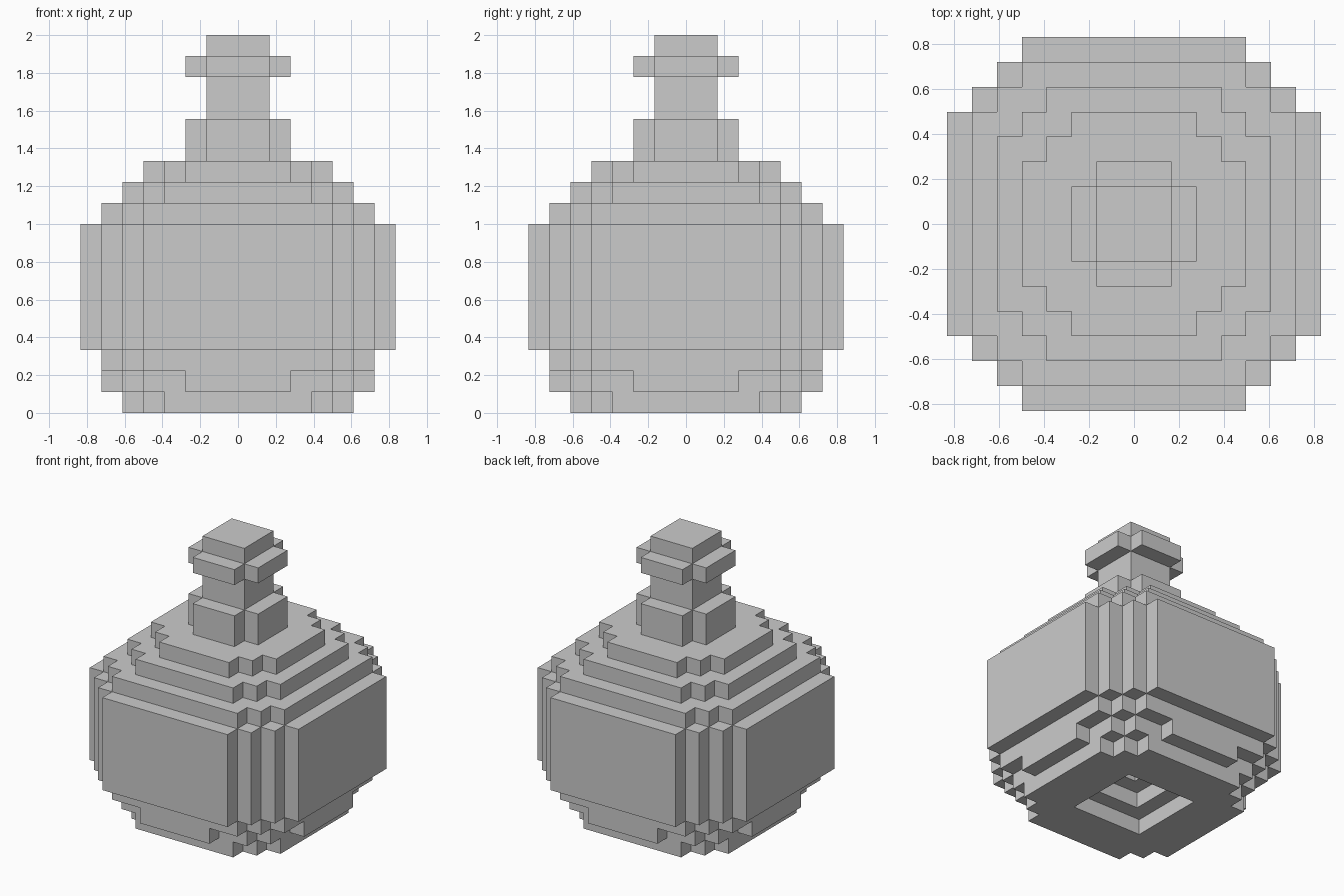
import bpy, bmesh, math
from mathutils import Vector

if "Cube" in bpy.data.objects:
    bpy.data.objects.remove(bpy.data.objects["Cube"])

U = 2 / 18  # edge of one block; the flask is 18 blocks tall


def plan(*steps):
    """Stepped-round layer: union of centred rectangles, mirrored in x and y."""
    cells = set()
    for a, b in steps:
        for w, d in ((a, b), (b, a)):
            cells |= {(i, j) for i in range(-w, w + 1) for j in range(-d, d + 1)}
    return cells


square = plan((1, 1))
cross = plan((2, 1))
# part name -> (first layer, layer count, plan)
PARTS = {
    "base": [(0, 1, plan((5, 3), (4, 4)) - plan((2, 2))),    # stepped dent underneath
             (1, 1, plan((6, 2), (5, 4)) - plan((1, 1))),
             (2, 1, plan((6, 4), (5, 5)) - plan((0, 0)))],
    "belly": [(3, 6, plan((7, 4), (6, 5)))],
    "shoulder": [(9, 1, plan((6, 4), (5, 5))),
                 (10, 1, plan((5, 3), (4, 4))),
                 (11, 1, plan((4, 2), (3, 3)))],
    "neck_collar": [(12, 2, cross)],
    "neck": [(14, 2, square)],
    "lip": [(16, 1, cross)],
    "stopper": [(17, 1, square)],
}


def blocks(layers):
    return {(i, j, z0 + k) for z0, n, cells in layers for k in range(n) for i, j in cells}


solid = set().union(*(blocks(layers) for layers in PARTS.values()))


def build(name, cells):
    """Skin the blocks of a part, leaving out faces buried against other blocks."""
    bm = bmesh.new()
    verts = {}

    def vert(p):
        key = tuple(round(2 * c) for c in p)
        if key not in verts:
            verts[key] = bm.verts.new(p * U)
        return verts[key]

    for c in sorted(cells):
        mid = Vector(c) + Vector((0, 0, 0.5))
        for axis in range(3):
            for s in (-1, 1):
                n = Vector((0, 0, 0))
                n[axis] = s
                if tuple(int(c[k] + n[k]) for k in range(3)) in solid:
                    continue
                a = Vector((0, 0, 0))
                a[(axis + 1) % 3] = 0.5
                b = n.cross(a)
                o = mid + n * 0.5
                bm.faces.new([vert(o + p) for p in (-a - b, a - b, a + b, b - a)])
    # merge coplanar block faces into large flat panels
    bmesh.ops.dissolve_limit(bm, angle_limit=math.radians(1), verts=bm.verts[:], edges=bm.edges[:])
    mesh = bpy.data.meshes.new(name)
    bm.to_mesh(mesh)
    bm.free()
    bpy.context.collection.objects.link(bpy.data.objects.new(name, mesh))


for part, layers in PARTS.items():
    build(part, blocks(layers))
